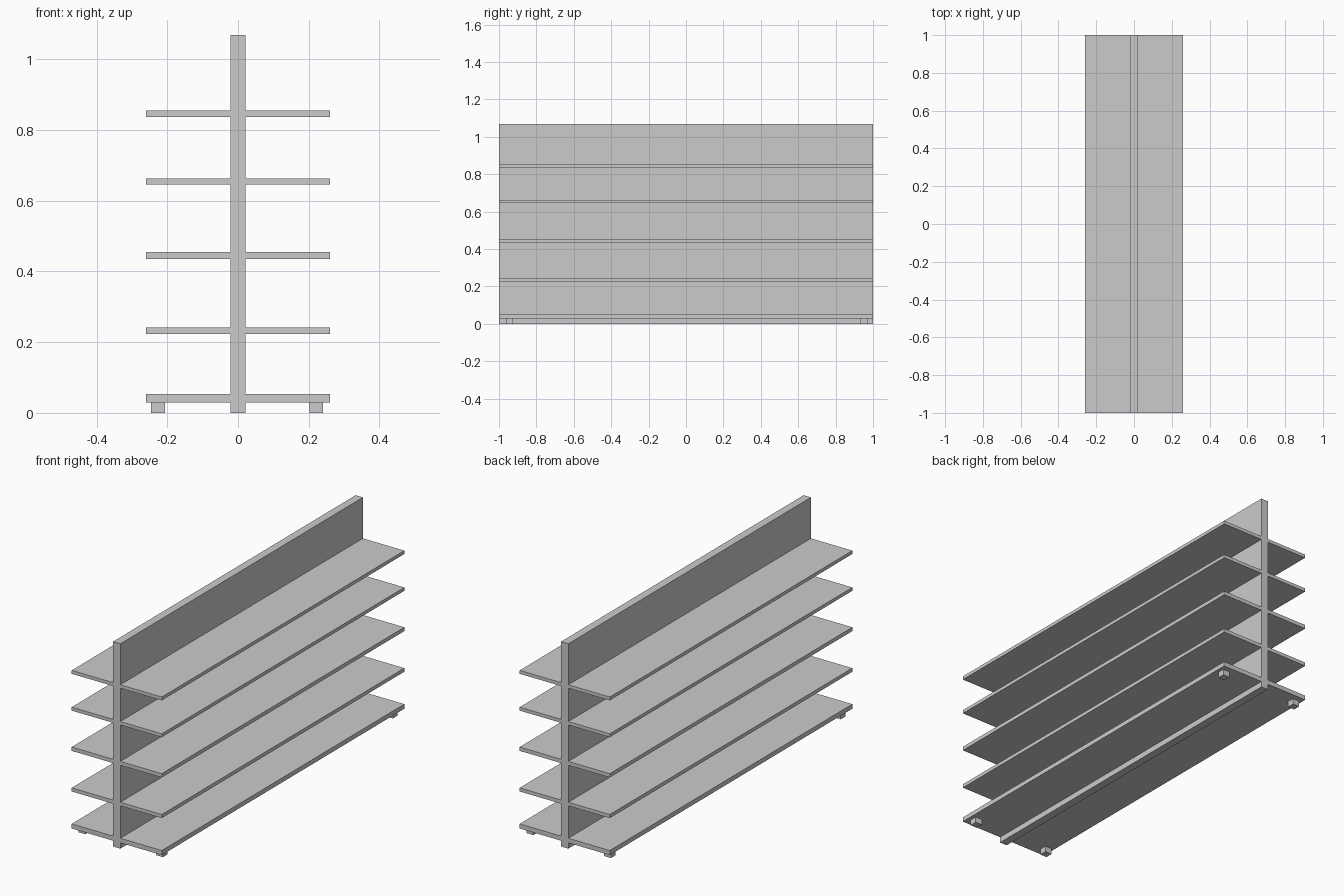
import bpy

if "Cube" in bpy.data.objects:
    bpy.data.objects.remove(bpy.data.objects["Cube"])


def box(name, x, y, z):
    """Box from (min, max) ranges on each axis."""
    bpy.ops.mesh.primitive_cube_add(size=1, location=[(a + b) / 2 for a, b in (x, y, z)])
    ob = bpy.context.object
    ob.name = name
    ob.scale = [b - a for a, b in (x, y, z)]
    bpy.ops.object.transform_apply(location=True, rotation=True, scale=True)
    return ob


# Central upright panel
PANEL = 0.021
box("centre_panel", (-PANEL, PANEL), (-1, 1), (0, 1.069))

# Shelves on both sides of the panel
levels = [(0.03, 0.054), (0.223, 0.242), (0.435, 0.455), (0.645, 0.663), (0.837, 0.855)]
for i, z in enumerate(levels):
    shelf = box(f"shelf_pair_{i + 1}", (PANEL, 0.26), (-1, 1), z)
    shelf.modifiers.new("mirror", 'MIRROR').use_axis[0] = True

# Four small feet under the bottom shelf
for side, x in (("left", (-0.246, -0.207)), ("right", (0.202, 0.241))):
    for end, y in (("front", (-0.963, -0.924)), ("back", (0.932, 0.971))):
        box(f"{end}_{side}_foot", x, y, (0, 0.03))
